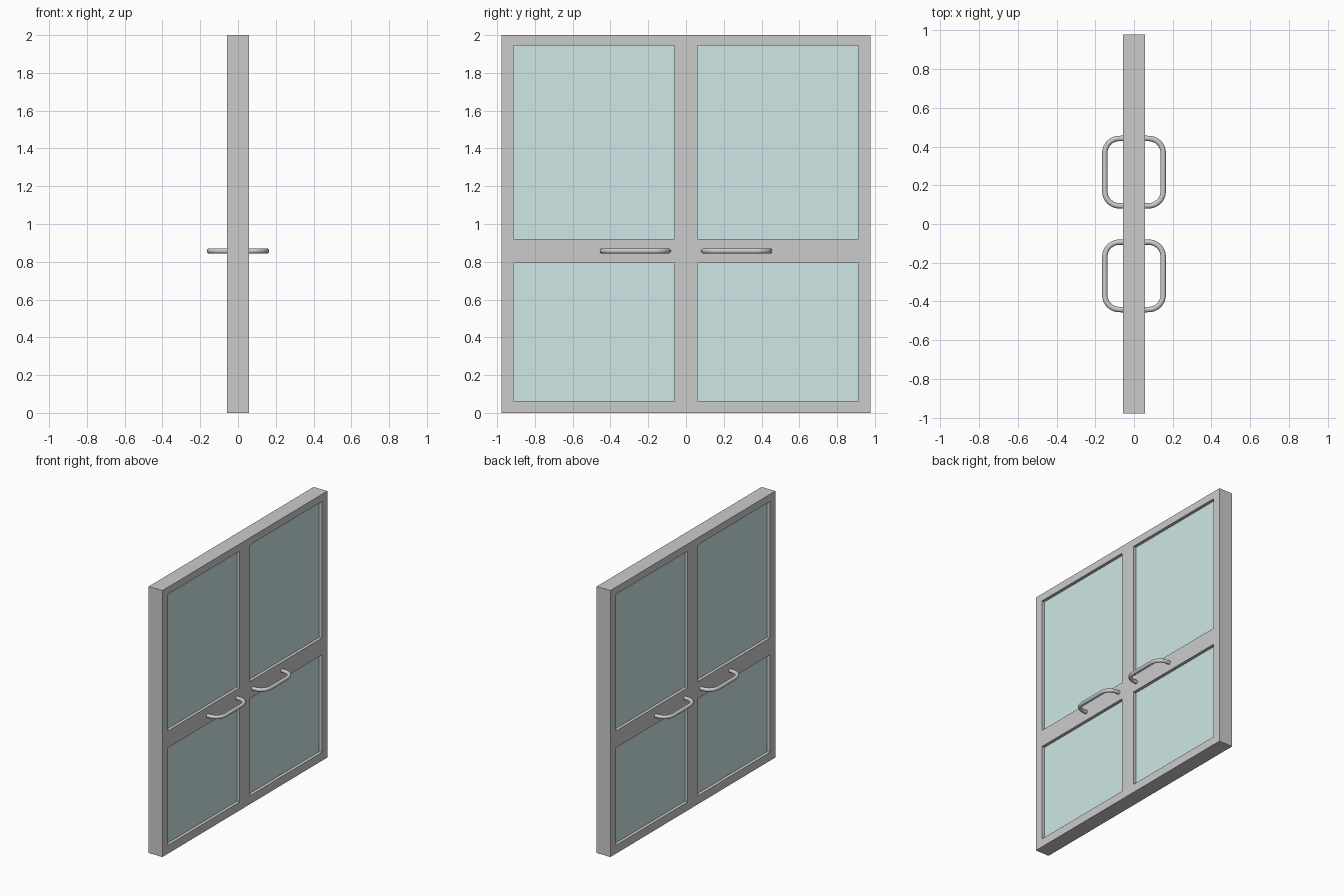
import bpy, bmesh
from math import sin, cos, pi
from mathutils import Vector

if "Cube" in bpy.data.objects:
    bpy.data.objects.remove(bpy.data.objects["Cube"])

FRAME_X = 0.057            # half thickness of the frame
GLASS_X = 0.034            # half thickness of the panes
YS = [-0.978, -0.913, -0.061, 0.061, 0.913, 0.978]   # stile edges
ZS = [0, 0.063, 0.794, 0.921, 1.945, 2.0]            # rail edges

glass_mat = bpy.data.materials.new("glass_tint")
glass_mat.diffuse_color = (0.62, 0.8, 0.8, 1)
glass_mat.use_nodes = True
glass_mat.node_tree.nodes["Principled BSDF"].inputs["Base Color"].default_value = glass_mat.diffuse_color


def add_object(name, bm, mat=None):
    mesh = bpy.data.meshes.new(name)
    bm.to_mesh(mesh)
    bm.free()
    ob = bpy.data.objects.new(name, mesh)
    bpy.context.collection.objects.link(ob)
    if mat:
        mesh.materials.append(mat)
    return ob


# Frame: a lattice of cells with the four openings left out, extruded in x
bm = bmesh.new()
grid = [[bm.verts.new((-FRAME_X, y, z)) for z in ZS] for y in YS]
for i in range(5):
    for j in range(5):
        if not (i in (1, 3) and j in (1, 3)):
            bm.faces.new((grid[i][j], grid[i + 1][j], grid[i + 1][j + 1], grid[i][j + 1]))
loose = [v for v in bm.verts if not v.link_faces]
bmesh.ops.delete(bm, geom=loose, context='VERTS')
ext = bmesh.ops.extrude_face_region(bm, geom=bm.faces[:], use_keep_orig=True)
moved = [g for g in ext["geom"] if isinstance(g, bmesh.types.BMVert)]
bmesh.ops.translate(bm, verts=moved, vec=(2 * FRAME_X, 0, 0))
bmesh.ops.recalc_face_normals(bm, faces=bm.faces)
add_object("door_frame", bm)

# Glass panes, recessed on both sides
for i, side in ((1, "left"), (3, "right")):
    for j, level in ((1, "lower"), (3, "upper")):
        bm = bmesh.new()
        bmesh.ops.create_cube(bm, size=1)
        bmesh.ops.scale(bm, verts=bm.verts,
                        vec=(2 * GLASS_X, YS[i + 1] - YS[i], ZS[j + 1] - ZS[j]))
        bmesh.ops.translate(bm, verts=bm.verts,
                            vec=(0, (YS[i] + YS[i + 1]) / 2, (ZS[j] + ZS[j + 1]) / 2))
        add_object(f"glass_pane_{level}_{side}", bm, glass_mat)


# Handles: round tube swept along a U with rounded corners
def add_handle(name, sx, yc, r=0.014, bend=0.075, half=0.174, reach=0.151, z=0.857):
    path = [(FRAME_X - 0.005, -half)]
    for s in (-1, 1):
        for k in range(9):
            a = pi / 2 * (k if s < 0 else 8 - k) / 8
            path.append((reach - bend + bend * cos(pi / 2 - a),
                         s * (half - bend + bend * sin(pi / 2 - a))))
    path.append((FRAME_X - 0.005, half))
    pts = [Vector((x, y, 0)) for x, y in path]
    bm = bmesh.new()
    rings = []
    for k, p in enumerate(pts):
        t = (pts[min(k + 1, len(pts) - 1)] - pts[max(k - 1, 0)]).normalized()
        if k in (0, len(pts) - 1):
            t = Vector((1 if k == 0 else -1, 0, 0))
        n = Vector((t.y, -t.x, 0))
        ring = []
        for m in range(16):
            a = 2 * pi * m / 16
            q = p + n * r * cos(a)
            ring.append(bm.verts.new((sx * q.x, yc + q.y, z + r * sin(a))))
        rings.append(ring)
    for a, b in zip(rings, rings[1:]):
        for m in range(16):
            bm.faces.new((a[m], a[m - 1], b[m - 1], b[m]))
    bm.faces.new(rings[0])
    bm.faces.new(rings[-1])
    bmesh.ops.recalc_face_normals(bm, faces=bm.faces)
    ob = add_object(name, bm)
    bpy.ops.object.select_all(action='DESELECT')
    ob.select_set(True)
    bpy.context.view_layer.objects.active = ob
    bpy.ops.object.shade_smooth_by_angle()


for sx, face in ((1, "right"), (-1, "left")):
    for sy, leaf in ((-1, "front"), (1, "back")):
        add_handle(f"handle_{leaf}_{face}", sx, sy * 0.268)
